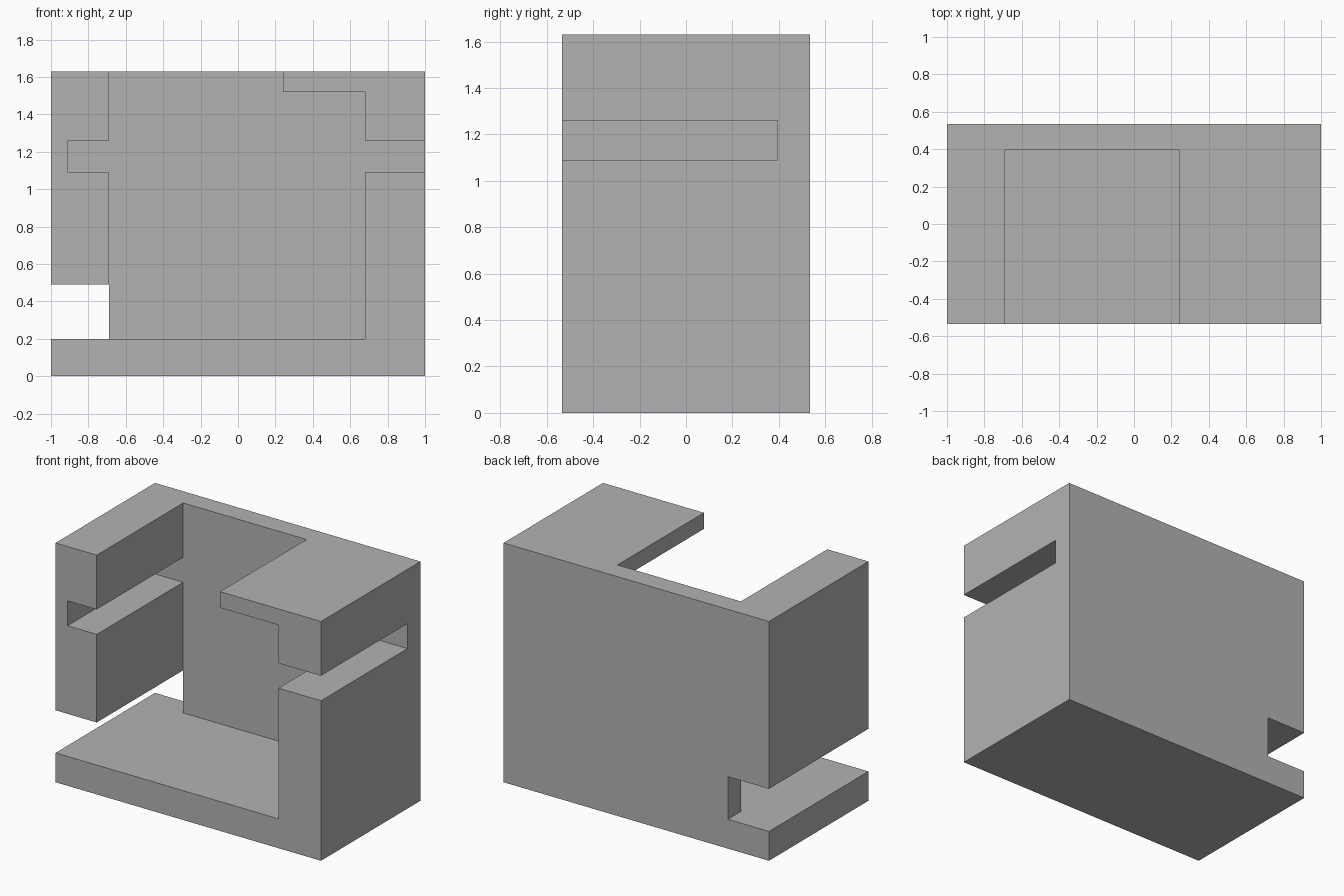
import bpy
import bmesh

default = bpy.data.objects.get("Cube")
if default:
    bpy.data.objects.remove(default, do_unlink=True)

# Depth planes
FRONT, WALL, BACK = -0.535, 0.395, 0.535
TOP = 1.63

# Profiles as (x, z), seen from the front
side_arm = [(-1, .49), (-.69, .49), (-.69, 1.09), (-.91, 1.09),
            (-.91, 1.26), (-.69, 1.26), (-.69, TOP), (-1, TOP)]
base_and_post = [(-1, 0), (1, 0), (1, 1.09), (.68, 1.09),
                 (.68, .2), (-.69, .2), (-1, .2)]
top_hook = [(.24, 1.52), (.68, 1.52), (.68, 1.26), (1, 1.26), (1, TOP), (.24, TOP)]
cavity = [(-.69, .2), (.68, .2), (.68, 1.09), (1, 1.09), (1, 1.26), (.68, 1.26),
          (.68, 1.52), (.24, 1.52), (.24, TOP), (-.69, TOP), (-.69, 1.26),
          (-.91, 1.26), (-.91, 1.09), (-.69, 1.09), (-.69, .49)]
back_outline = [(-1, 0), (1, 0), (1, 1.09), (1, 1.26), (1, TOP), (.24, TOP),
                (-.69, TOP), (-1, TOP), (-1, .49), (-.69, .49), (-.69, .2), (-1, .2)]

bm = bmesh.new()


def cap(profile, y):
    bm.faces.new([bm.verts.new((x, y, z)) for x, z in profile])


def sides(profile, y0, y1):
    for (xa, za), (xb, zb) in zip(profile, profile[1:] + profile[:1]):
        corners = [(xa, y0, za), (xb, y0, zb), (xb, y1, zb), (xa, y1, za)]
        bm.faces.new([bm.verts.new(c) for c in corners])


# Arms and base stand forward from the back wall
for profile in (side_arm, base_and_post, top_hook):
    cap(profile, FRONT)
    sides(profile, FRONT, WALL)

# Back wall: exposed inner face, edges and rear face
cap(cavity, WALL)
sides(back_outline, WALL, BACK)
cap(back_outline, BACK)

# Weld into one closed solid with clean flat faces
bmesh.ops.remove_doubles(bm, verts=bm.verts[:], dist=0.0005)
bmesh.ops.recalc_face_normals(bm, faces=bm.faces[:])
bmesh.ops.dissolve_limit(bm, angle_limit=0.01, verts=bm.verts[:], edges=bm.edges[:])

mesh = bpy.data.meshes.new("slotted_bracket")
bm.to_mesh(mesh)
bm.free()
bracket = bpy.data.objects.new("slotted_bracket", mesh)
bpy.context.collection.objects.link(bracket)

# Plain grey
grey = bpy.data.materials.new("plain_grey")
grey.use_nodes = True
colour = (0.45, 0.45, 0.45, 1)
grey.diffuse_color = colour
grey.node_tree.nodes["Principled BSDF"].inputs["Base Color"].default_value = colour
mesh.materials.append(grey)
